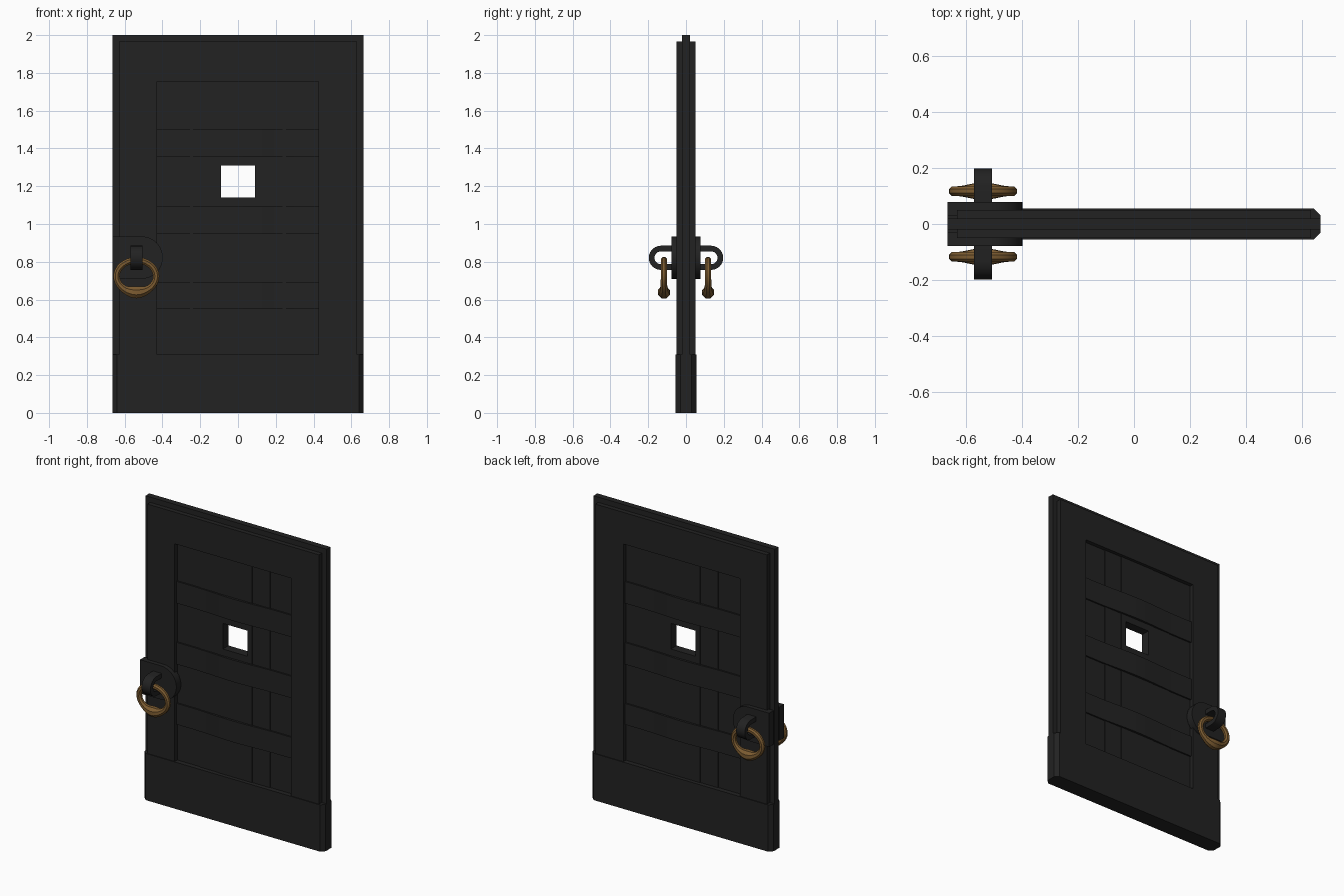
import bpy, bmesh, math

if "Cube" in bpy.data.objects:
    bpy.data.objects.remove(bpy.data.objects["Cube"])


def material(name, rgb):
    m = bpy.data.materials.new(name)
    m.diffuse_color = (*rgb, 1)
    m.use_nodes = True
    m.node_tree.nodes["Principled BSDF"].inputs["Base Color"].default_value = m.diffuse_color
    return m


IRON = material("charcoal", (0.016, 0.016, 0.016))
BRASS = material("bronze", (0.20, 0.105, 0.03))


def finish(name, bm, mat, smooth=False):
    bmesh.ops.recalc_face_normals(bm, faces=bm.faces)
    me = bpy.data.meshes.new(name)
    bm.to_mesh(me)
    bm.free()
    ob = bpy.data.objects.new(name, me)
    bpy.context.collection.objects.link(ob)
    me.materials.append(mat)
    if smooth:
        bpy.ops.object.select_all(action='DESELECT')
        ob.select_set(True)
        bpy.context.view_layer.objects.active = ob
        bpy.ops.object.shade_smooth_by_angle(angle=math.radians(40))
    return ob


def prism(name, pts, direction, mat, smooth=False):
    """Extrude a closed outline of 3D points along a vector."""
    bm = bmesh.new()
    face = bm.faces.new([bm.verts.new(p) for p in pts])
    ext = bmesh.ops.extrude_face_region(bm, geom=[face])
    bmesh.ops.translate(bm, vec=direction,
                        verts=[v for v in ext["geom"] if isinstance(v, bmesh.types.BMVert)])
    return finish(name, bm, mat, smooth)


def box(name, x0, x1, y, z0, z1, mat=IRON):
    return prism(name, [(x0, -y, z0), (x1, -y, z0), (x1, -y, z1), (x0, -y, z1)],
                 (0, 2 * y, 0), mat)


W, L, R, LOW, TOP = 0.665, -0.43, 0.425, 0.31, 1.755

# Stepped surround: a thin full-size tongue and a thicker inset frame,
# each an upside-down U outline
for name, edge, y in (("frame_tongue", 0, 0.02), ("frame_body", 0.035, 0.05)):
    w, t = W - edge, 2 - edge
    prism(name, [(-w, -y, 0.2), (-w, -y, t), (w, -y, t), (w, -y, 0.2),
                 (R, -y, 0.2), (R, -y, TOP), (L, -y, TOP), (L, -y, 0.2)],
          (0, 2 * y, 0), IRON)

# Bottom rail with chamfered vertical corners
prism("bottom_rail", [(-W, -0.03, 0), (-0.64, -0.055, 0), (0.64, -0.055, 0), (W, -0.03, 0),
                      (W, 0.03, 0), (0.64, 0.055, 0), (-0.64, 0.055, 0), (-W, 0.03, 0)],
      (0, 0, LOW), IRON)

# Planks, alternating slightly in depth; the middle one is split around the window
xs = [L - 0.01, -0.255, -0.125, 0.125, 0.255, R + 0.01]
for i, (a, b) in enumerate(zip(xs, xs[1:])):
    if i != 2:
        box(f"plank_{i}", a, b, 0.027 if i % 2 else 0.023, LOW - 0.01, TOP + 0.01)
HX, HZ0, HZ1 = 0.09, 1.14, 1.31
box("middle_plank_lower", -0.125, 0.125, 0.03, LOW - 0.01, HZ0)
box("middle_plank_upper", -0.125, 0.125, 0.03, HZ1, TOP + 0.01)
box("middle_plank_left", -0.125, -HX, 0.03, HZ0, HZ1)
box("middle_plank_right", HX, 0.125, 0.03, HZ0, HZ1)

# Cross bars that bow gently over the planks on both sides
for n, (z0, z1) in enumerate(((0.55, 0.69), (0.95, 1.095), (1.355, 1.5))):
    front = []
    for k in range(25):
        x = L + (R - L) * k / 24
        bow = 0.5 + 0.5 * math.cos(min(abs(x) / 0.32, 1) * math.pi)
        front.append((x, 0.033 + 0.012 * bow))
    outline = [(x, -y, z0) for x, y in front] + [(x, y, z0) for x, y in reversed(front)]
    prism(f"cross_bar_{n}", outline, (0, 0, z1 - z0), IRON, True)

# Handle hardware, the same on both faces
CX = -0.538
for side, s in (("front", -1), ("back", 1)):
    # Plate: square at the door edge, round on the inner side
    cx, cz, r = -0.51, 0.822, 0.112
    arc = [math.radians(-90 + 180 * k / 20) for k in range(21)]
    pts = [(-W, s * 0.03, cz - r)]
    pts += [(cx + r * math.cos(a), s * 0.03, cz + r * math.sin(a)) for a in arc]
    pts.append((-W, s * 0.03, cz + r))
    prism(f"{side}_plate", pts, (0, s * 0.048, 0), IRON, True)

    # U-shaped staple holding the ring
    arc = [math.radians(-90 + 180 * k / 12) for k in range(13)]
    outer = [(0.07, 0.757)] + [(0.133 + 0.064 * math.cos(a), 0.821 + 0.064 * math.sin(a))
                               for a in arc] + [(0.07, 0.885)]
    inner = [(0.07, 0.855)] + [(0.133 + 0.034 * math.cos(a), 0.821 + 0.034 * math.sin(a))
                               for a in reversed(arc)] + [(0.07, 0.787)]
    prism(f"{side}_staple", [(CX - 0.032, s * y, z) for y, z in outer + inner],
          (0.064, 0, 0), IRON, True)

    # Ring with a swollen grip at the bottom
    bm = bmesh.new()
    N, M = 32, 8
    rings = []
    for i in range(N):
        a = 2 * math.pi * i / N
        off = abs((a - 1.5 * math.pi + math.pi) % (2 * math.pi) - math.pi)
        t = 0.018 + 0.016 * math.exp(-(off / 0.55) ** 2)
        loop = []
        for j in range(M):
            b = 2 * math.pi * (j + 0.5) / M
            d = t * math.cos(b)
            loop.append(bm.verts.new((CX + (0.105 + d) * math.cos(a),
                                      s * 0.117 + t * math.sin(b),
                                      0.723 + (0.085 + d) * math.sin(a))))
        rings.append(loop)
    for i in range(N):
        p, q = rings[i], rings[(i + 1) % N]
        for j in range(M):
            k = (j + 1) % M
            bm.faces.new((p[j], p[k], q[k], q[j]))
    finish(f"{side}_ring", bm, BRASS, True)
